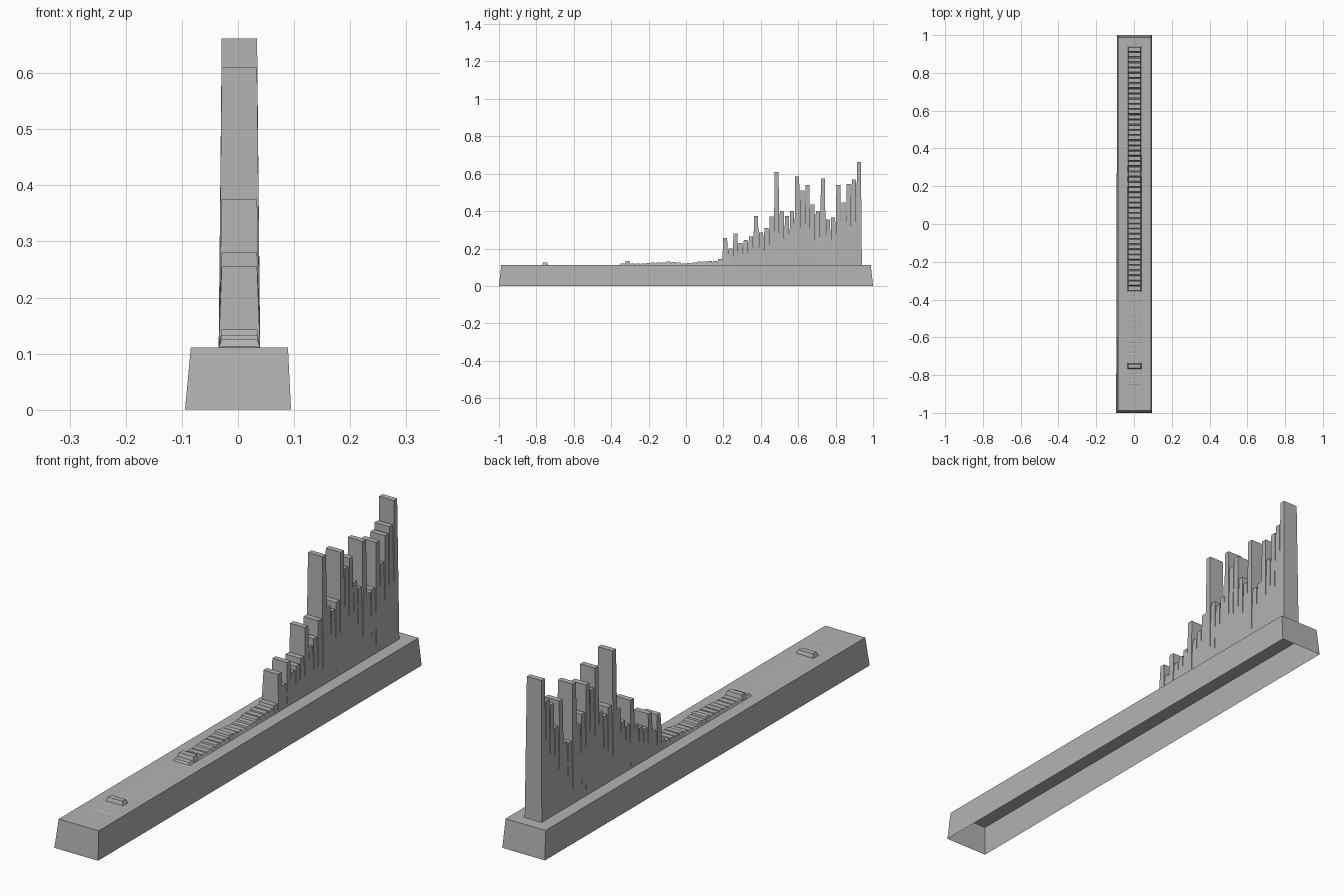
import bpy
import bmesh

cube = bpy.data.objects.get("Cube")
if cube:
    bpy.data.objects.remove(cube, do_unlink=True)

# One flat grey for everything
grey = bpy.data.materials.new("plain_grey")
grey.use_nodes = True
grey.diffuse_color = (0.45, 0.45, 0.45, 1)
grey.node_tree.nodes["Principled BSDF"].inputs["Base Color"].default_value = grey.diffuse_color

MID_X = 0.0025      # everything sits slightly off the centre line
DECK = 0.111        # top of the plinth
PITCH = 0.0275      # spacing of the bars
LAST_Y = 0.9245     # centre of the tallest bar


def add_frustum(bm, y, z0, z1, low, high):
    """Tapered block with no bottom; low and high are (half x, half y)."""
    rings = []
    for z, (hx, hy) in ((z0, low), (z1, high)):
        rings.append([bm.verts.new((MID_X + sx * hx, y + sy * hy, z))
                      for sx, sy in ((-1, -1), (1, -1), (1, 1), (-1, 1))])
    bottom, top = rings
    for i in range(4):
        j = (i + 1) % 4
        bm.faces.new((bottom[i], bottom[j], top[j], top[i]))
    bm.faces.new(top)
    return bottom


def finish(bm, name):
    mesh = bpy.data.meshes.new(name)
    bm.to_mesh(mesh)
    bm.free()
    mesh.materials.append(grey)
    obj = bpy.data.objects.new(name, mesh)
    bpy.context.collection.objects.link(obj)
    return obj


# Plinth: hollow tapered shell, open underneath
bm = bmesh.new()
foot = add_frustum(bm, 0, 0, DECK, (0.092, 1.0), (0.0865, 0.988))
foot[0].co.x = -0.0945
finish(bm, "plinth")

# Bar heights, from the front end to the back
flat = 0.1125
front_run = [flat] * 3 + [0.126] + [flat] * 14
low_run = [0.119, 0.133, 0.119, 0.119, 0.119, 0.122, 0.125, 0.125, 0.125, 0.131,
           0.127, 0.124, 0.12, 0.122, 0.125, 0.131, 0.131, 0.133, 0.133, 0.143]
tall_run = [0.255, 0.2, 0.28, 0.23, 0.245, 0.265, 0.375, 0.285, 0.31, 0.37, 0.61,
            0.4, 0.375, 0.4, 0.585, 0.51, 0.54, 0.435, 0.4, 0.575, 0.355, 0.365,
            0.54, 0.445, 0.545, 0.57, 0.662]


def add_bars(name, heights, last_y):
    bm = bmesh.new()
    for i, height in enumerate(reversed(heights)):
        add_frustum(bm, last_y - i * PITCH, DECK, height,
                    (0.037, 0.016), (0.0315, 0.0105))
    finish(bm, name)


# Three runs of bars along the plinth
add_bars("tall_bars", tall_run, LAST_Y)
add_bars("low_bars", low_run, LAST_Y - len(tall_run) * PITCH)
add_bars("front_bars", front_run, LAST_Y - (len(tall_run) + len(low_run)) * PITCH)
